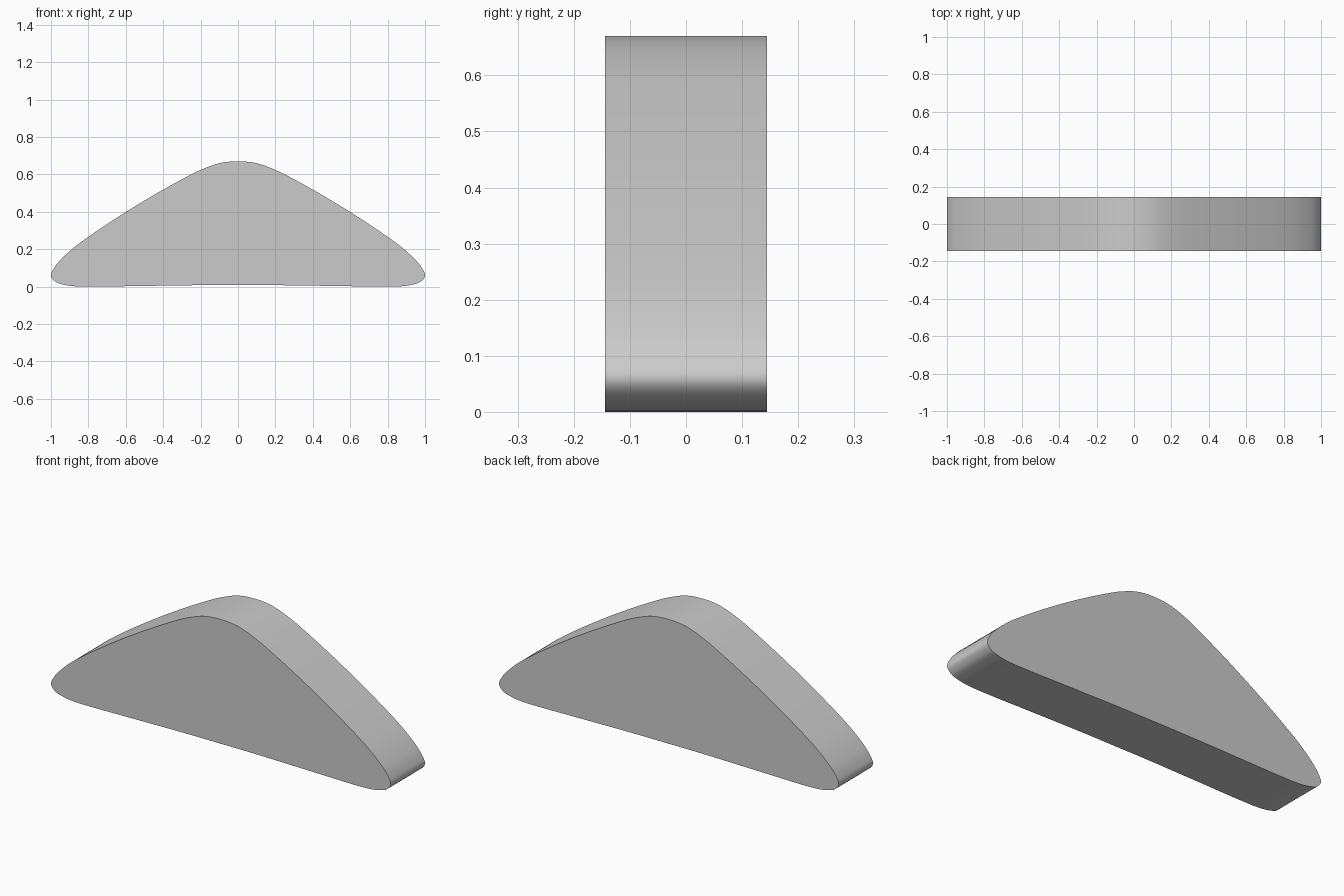
import bpy, bmesh
from mathutils import Vector

if "Cube" in bpy.data.objects:
    bpy.data.objects.remove(bpy.data.objects["Cube"])

HALF_DEPTH = 0.144
STEPS = 5

# Right half of the outline, from the crest round the tip to the underside (x, z)
half = [(0, 0.67), (0.1, 0.66), (0.2, 0.624), (0.3, 0.574), (0.45, 0.49),
        (0.6, 0.399), (0.75, 0.301), (0.87, 0.215), (0.95, 0.142),
        (0.985, 0.097), (1.0, 0.062), (0.985, 0.034), (0.945, 0.014),
        (0.83, 0.0), (0.5, 0.004), (0.2, 0.008), (0, 0.008)]


def smooth_loop(pts, steps):
    """Closed Catmull-Rom curve through the points."""
    n, out = len(pts), []
    for i in range(n):
        a, b, c, d = (Vector(pts[(i + k) % n]) for k in (-1, 0, 1, 2))
        for s in range(steps):
            t = s / steps
            out.append(0.5 * (2 * b + (c - a) * t + (2 * a - 5 * b + 4 * c - d) * t ** 2
                              + (3 * b - a - 3 * c + d) * t ** 3))
    return out


# Mirror the half outline into a closed rounded triangle
outline = smooth_loop(half + [(-x, z) for x, z in half[-2:0:-1]], STEPS)

# Extrude the outline along y
bm = bmesh.new()
front = bm.faces.new([bm.verts.new((max(-1, min(1, p.x)), -HALF_DEPTH, max(0, p.y)))
                      for p in outline])
ext = bmesh.ops.extrude_face_region(bm, geom=[front], use_keep_orig=True)
new_verts = [g for g in ext["geom"] if isinstance(g, bmesh.types.BMVert)]
bmesh.ops.translate(bm, verts=new_verts, vec=(0, 2 * HALF_DEPTH, 0))
bmesh.ops.recalc_face_normals(bm, faces=bm.faces)

mesh = bpy.data.meshes.new("rounded_triangle_plate")
bm.to_mesh(mesh)
bm.free()
plate = bpy.data.objects.new("rounded_triangle_plate", mesh)
bpy.context.collection.objects.link(plate)

# Smooth rim, sharp face borders
bpy.context.view_layer.objects.active = plate
plate.select_set(True)
bpy.ops.object.shade_smooth_by_angle(angle=0.52)
